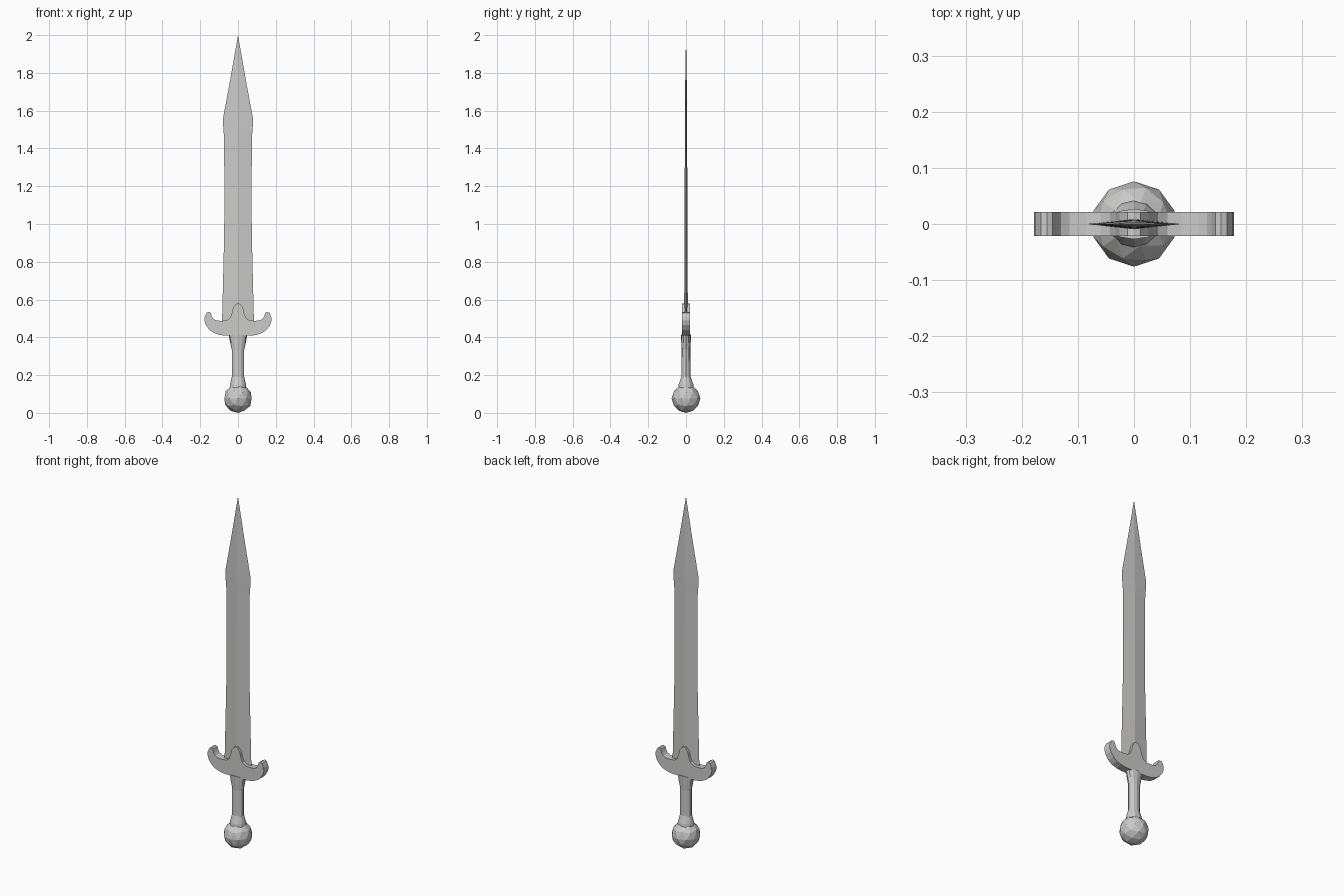
import bpy, bmesh, math

if "Cube" in bpy.data.objects:
    bpy.data.objects.remove(bpy.data.objects["Cube"])

steel = bpy.data.materials.new("grey_steel")
steel.diffuse_color = (0.6, 0.595, 0.59, 1)
steel.use_nodes = True
steel.node_tree.nodes["Principled BSDF"].inputs["Base Color"].default_value = steel.diffuse_color


def finish(bm, name):
    bmesh.ops.recalc_face_normals(bm, faces=bm.faces)
    me = bpy.data.meshes.new(name)
    bm.to_mesh(me)
    bm.free()
    me.materials.append(steel)
    ob = bpy.data.objects.new(name, me)
    bpy.context.collection.objects.link(ob)
    return ob


def loft(name, rows, sides, tip=None):
    """Stack elliptical rings given as (z, half width x, half depth y)."""
    bm = bmesh.new()
    rings = []
    for z, rx, ry in rows:
        rings.append([bm.verts.new((rx * math.cos(2 * math.pi * i / sides),
                                    ry * math.sin(2 * math.pi * i / sides), z))
                      for i in range(sides)])
    for a, b in zip(rings, rings[1:]):
        for i in range(sides):
            j = (i + 1) % sides
            bm.faces.new((a[i], a[j], b[j], b[i]))
    bm.faces.new(rings[0])
    if tip is None:
        bm.faces.new(rings[-1])
    else:
        point = bm.verts.new((0, 0, tip))
        for i in range(sides):
            bm.faces.new((rings[-1][i], rings[-1][(i + 1) % sides], point))
    return finish(bm, name)


# Blade: diamond section, slightly waisted, long point
loft("blade", [(0.46, 0.085, 0.010), (0.70, 0.079, 0.009), (0.95, 0.073, 0.008),
               (1.20, 0.072, 0.007), (1.46, 0.074, 0.006), (1.51, 0.078, 0.006),
               (1.56, 0.079, 0.0055), (1.76, 0.042, 0.004)], 4, tip=2.0)

# Guard: mirrored outline, extruded front to back
half = [(0.012, 0.577), (0.026, 0.557), (0.033, 0.527), (0.043, 0.502), (0.060, 0.490),
        (0.085, 0.487), (0.115, 0.489), (0.130, 0.497), (0.138, 0.510), (0.145, 0.530),
        (0.155, 0.534), (0.166, 0.530), (0.176, 0.508), (0.178, 0.490), (0.170, 0.465),
        (0.152, 0.440), (0.128, 0.423), (0.098, 0.413), (0.070, 0.409)]
outline = [(0, 0.58)] + half + [(-x, z) for x, z in reversed(half)]
bm = bmesh.new()
face = bm.faces.new([bm.verts.new((x, -0.021, z)) for x, z in outline])
ext = bmesh.ops.extrude_face_region(bm, geom=[face], use_keep_orig=True)
bmesh.ops.translate(bm, vec=(0, 0.042, 0),
                    verts=[v for v in ext["geom"] if isinstance(v, bmesh.types.BMVert)])
finish(bm, "guard")

# Grip: faceted oval, flared at both ends
loft("grip", [(0.12, 0.046, 0.044), (0.15, 0.042, 0.039), (0.19, 0.033, 0.025),
              (0.335, 0.033, 0.023), (0.37, 0.041, 0.025), (0.415, 0.050, 0.027)], 12)

# Pommel: low-poly ball
bm = bmesh.new()
bmesh.ops.create_icosphere(bm, subdivisions=2, radius=0.076)
bmesh.ops.translate(bm, vec=(0, 0, 0.076), verts=bm.verts)
finish(bm, "pommel")
